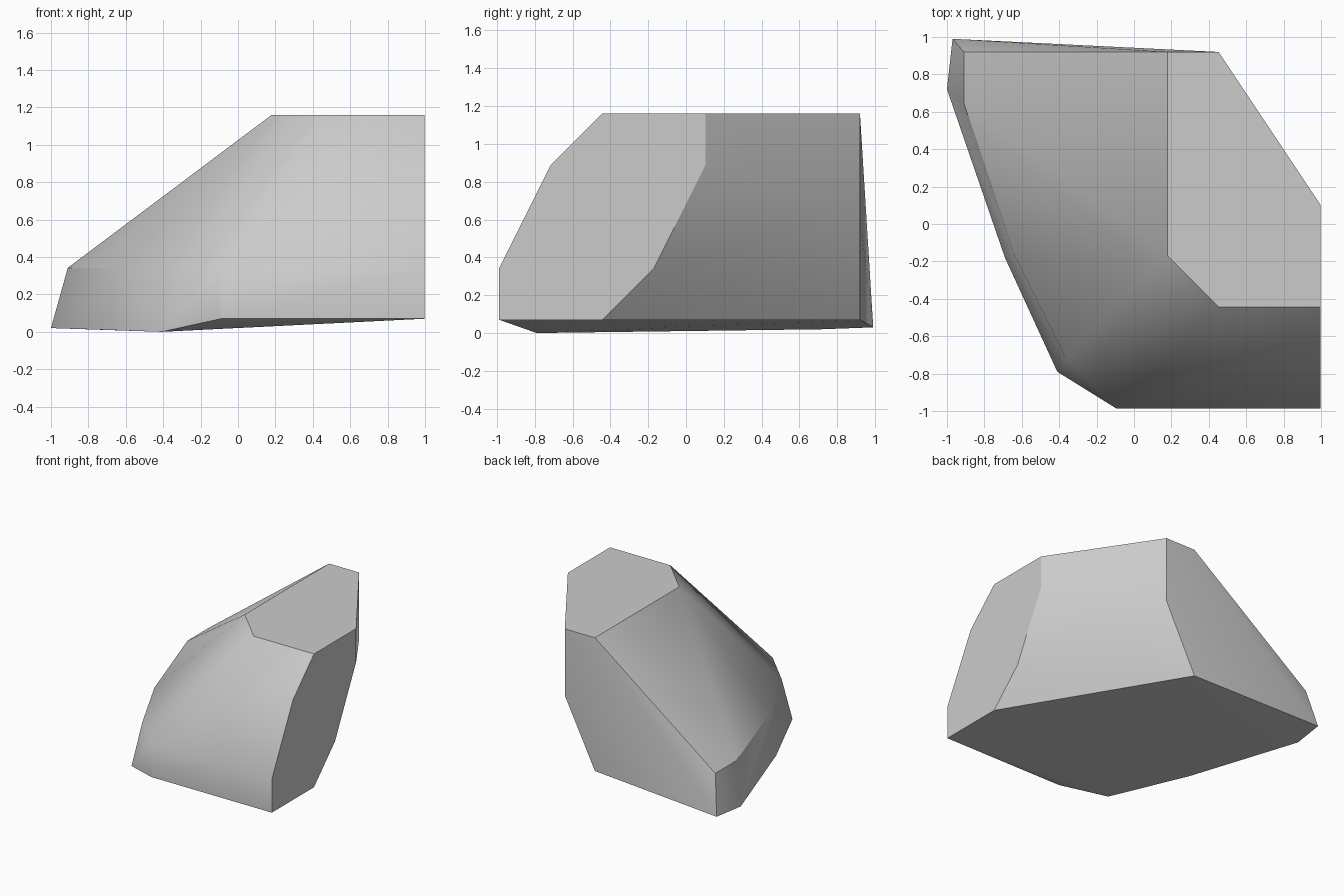
import bpy
import bmesh
import math
from mathutils import Vector

# Remove the default object
default_cube = bpy.data.objects.get("Cube")
if default_cube:
    bpy.data.objects.remove(default_cube, do_unlink=True)

# The cut corners of the boulder sit on a regular lattice
STEP = 0.2725
ORIGIN = Vector((0.18, -0.17, 0.07))


def lattice_ring(level, corners):
    """Corners of one horizontal layer, counted in lattice steps."""
    return [ORIGIN + STEP * Vector((x, y, level)) for x, y in corners]


def make_material(name, colour):
    material = bpy.data.materials.new(name)
    material.use_nodes = True
    material.diffuse_color = colour
    shader = material.node_tree.nodes["Principled BSDF"]
    shader.inputs["Base Color"].default_value = colour
    shader.inputs["Roughness"].default_value = 0.8
    return material


def make_hull(name, points, material):
    """Wrap the points in a closed faceted skin."""
    bm = bmesh.new()
    for point in points:
        bm.verts.new(point)
    result = bmesh.ops.convex_hull(bm, input=bm.verts)
    unused = [v for v in bm.verts if not v.link_faces]
    bmesh.ops.delete(bm, geom=unused, context='VERTS')
    # Merge the triangles of each flat facet
    bmesh.ops.dissolve_limit(bm, angle_limit=math.radians(0.3),
                             verts=bm.verts, edges=bm.edges)
    bmesh.ops.recalc_face_normals(bm, faces=bm.faces)
    mesh = bpy.data.meshes.new(name)
    bm.to_mesh(mesh)
    bm.free()
    mesh.materials.append(material)
    obj = bpy.data.objects.new(name, mesh)
    bpy.context.collection.objects.link(obj)
    return obj


# Flat summit
summit = lattice_ring(4, [(0, 4), (1, 4), (3, 1), (3, -1), (1, -1), (0, 0)])

# Shoulder and the notch in the back corner
shoulder = lattice_ring(3, [(3, 1), (3, -2), (2, -2)])
back_notch = lattice_ring(2, [(1, 4)])

# Belt above the foot
belt = lattice_ring(1, [(-4, 4), (-4, 3), (-3, 0), (-2, -2),
                        (-1, -3), (3, -3), (3, 0)])

# Foot on the straight sides
foot = lattice_ring(0, [(0, 4), (3, -1), (3, -3), (-1, -3)])

# Foot that spreads outward along the left-hand slope
flared_foot = [Vector(p) for p in (
    (-0.97, 0.99, 0.03),
    (-1.0, 0.72, 0.02),
    (-0.69, -0.18, 0.01),
    (-0.41, -0.79, 0.0),
)]

stone = make_material("grey stone", (0.6, 0.6, 0.6, 1.0))
boulder = make_hull("boulder",
                    summit + shoulder + back_notch + belt + foot + flared_foot,
                    stone)

# Smooth the shallow facets and keep the main breaks crisp
bpy.ops.object.select_all(action='DESELECT')
boulder.select_set(True)
bpy.context.view_layer.objects.active = boulder
bpy.ops.object.shade_smooth_by_angle(angle=math.radians(30))
